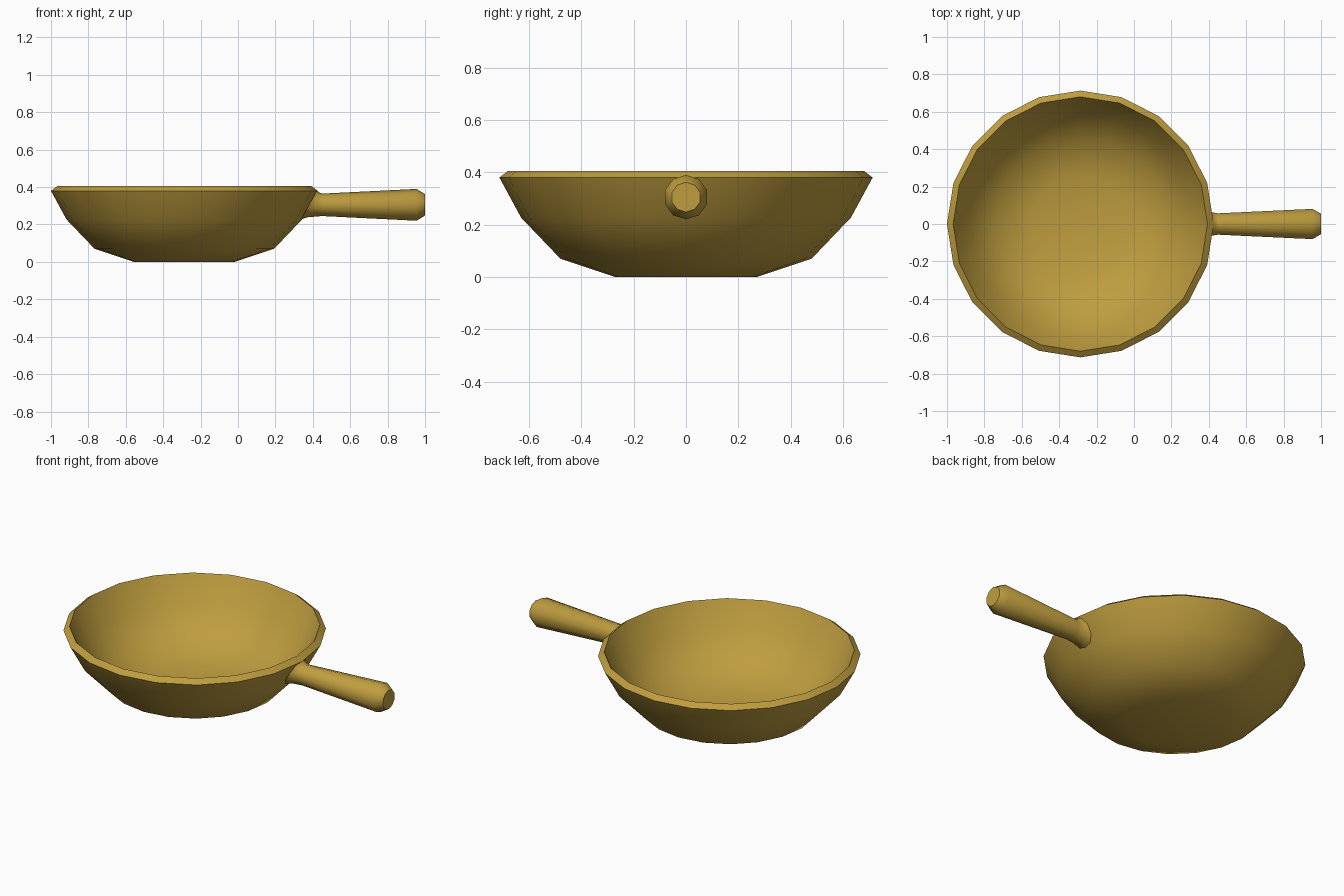
import bpy, bmesh, math

if "Cube" in bpy.data.objects:
    bpy.data.objects.remove(bpy.data.objects["Cube"])

CX = -0.287      # bowl axis
HZ = 0.305       # handle axis height

mat = bpy.data.materials.new("ochre")
mat.diffuse_color = (0.52, 0.34, 0.05, 1)
mat.use_nodes = True
mat.node_tree.nodes["Principled BSDF"].inputs["Base Color"].default_value = mat.diffuse_color


def skin_rings(name, rings, angle):
    """Join a list of vertex rings with quads; cap the first and last ring."""
    bm = bmesh.new()
    loops = [[bm.verts.new(p) for p in ring] for ring in rings]
    n = len(loops[0])
    for a, b in zip(loops, loops[1:]):
        for i in range(n):
            j = (i + 1) % n
            bm.faces.new((a[i], a[j], b[j], b[i]))
    bm.faces.new(loops[0])
    bm.faces.new(loops[-1])
    bmesh.ops.recalc_face_normals(bm, faces=bm.faces)
    mesh = bpy.data.meshes.new(name)
    bm.to_mesh(mesh)
    bm.free()
    mesh.materials.append(mat)
    ob = bpy.data.objects.new(name, mesh)
    bpy.context.collection.objects.link(ob)
    bpy.ops.object.select_all(action='DESELECT')
    ob.select_set(True)
    bpy.context.view_layer.objects.active = ob
    bpy.ops.object.shade_smooth_by_angle(angle=math.radians(angle))
    return ob


# Bowl: outer wall, bevelled rim, inner wall (radius, z)
profile = [(0.27, 0), (0.48, 0.07), (0.63, 0.227), (0.713, 0.38), (0.68, 0.405),
           (0.595, 0.245), (0.455, 0.105), (0.26, 0.04)]
SIDES = 20
skin_rings("bowl", [[(CX + r * math.cos(i * math.tau / SIDES),
                      r * math.sin(i * math.tau / SIDES), z)
                     for i in range(SIDES)] for r, z in profile], 40)

# Handle: flared root slanted to the bowl wall, slim neck, thick bevelled end
# (x, radius, slant)
sections = [(0.38, 0.077, 0.55), (0.405, 0.066, 0.45), (0.45, 0.06, 0),
            (0.955, 0.085, 0), (1.0, 0.057, 0)]
HSIDES = 10
handle = []
for x, r, slant in sections:
    ring = []
    for i in range(HSIDES):
        a = math.pi / 2 + i * math.tau / HSIDES
        dz = r * math.sin(a)
        ring.append((x + slant * dz, r * math.cos(a), HZ + dz))
    handle.append(ring)
skin_rings("handle", handle, 40)
